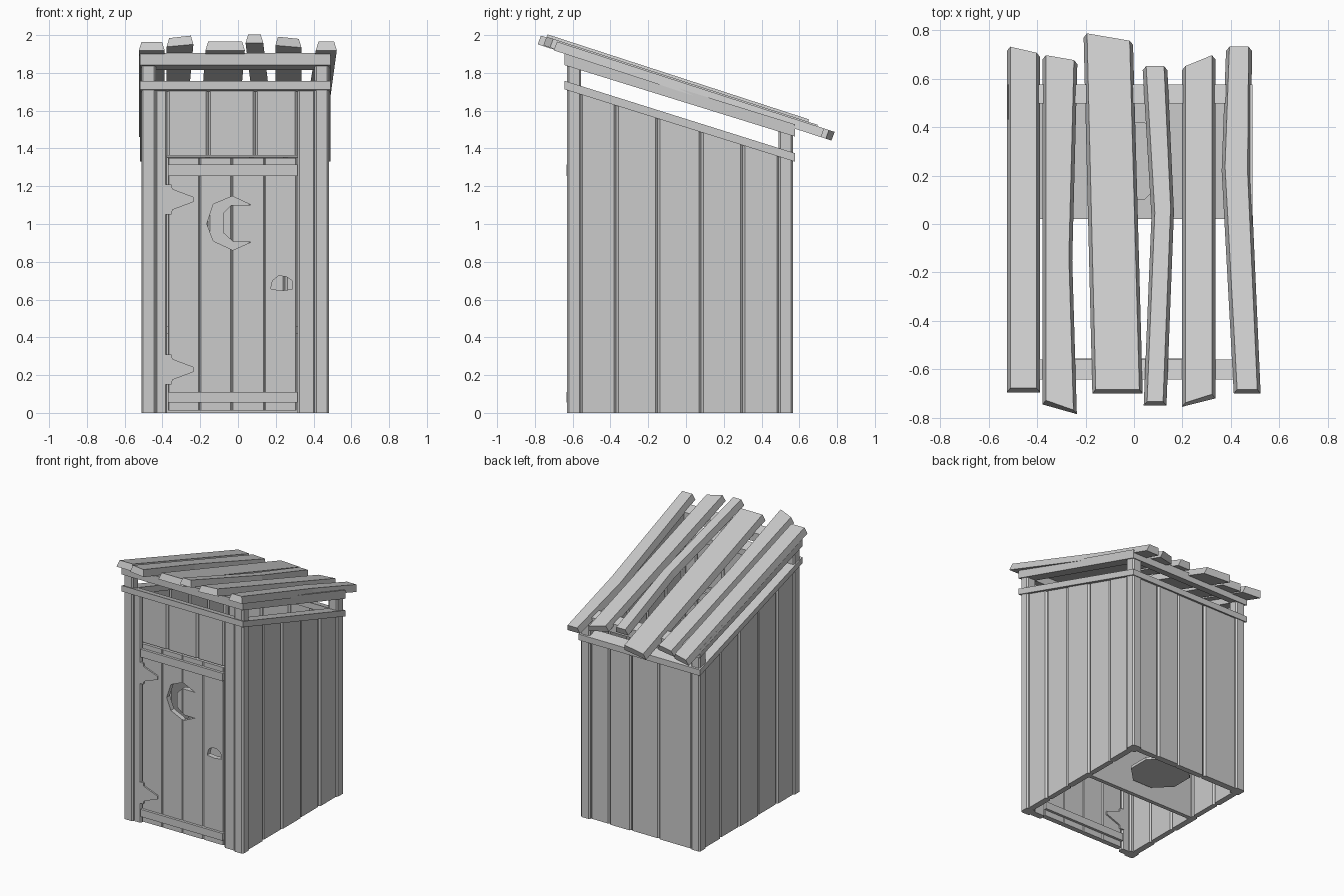
import bpy, bmesh, math

if "Cube" in bpy.data.objects:
    bpy.data.objects.remove(bpy.data.objects["Cube"])

CX = -0.015                                              # centre line of the hut


def upper(y): return 1.905 - 0.31 * (y + 0.64)           # top of upper rails
def lower(y): return 1.757 - 0.314 * (y + 0.64)          # top of lower rails
def roof(y): return 1.692 - 0.325 * y                    # underside of roof boards


def solid(name, ring_a, ring_b, bevel=0.0):
    """Closed solid between two matching rings; optional chamfer on the side edges."""
    bm = bmesh.new()
    a = [bm.verts.new(p) for p in ring_a]
    b = [bm.verts.new(p) for p in ring_b]
    n = len(a)
    bm.faces.new(a[::-1])
    bm.faces.new(b)
    for i in range(n):
        bm.faces.new((a[i], a[(i + 1) % n], b[(i + 1) % n], b[i]))
    if bevel:
        edges = [bm.edges.get((p, q)) for p, q in zip(a, b)]
        bmesh.ops.bevel(bm, geom=edges, offset=bevel, segments=1, affect='EDGES')
    bmesh.ops.recalc_face_normals(bm, faces=bm.faces[:])
    mesh = bpy.data.meshes.new(name)
    bm.to_mesh(mesh)
    bm.free()
    ob = bpy.data.objects.new(name, mesh)
    bpy.context.collection.objects.link(ob)
    return ob


def beam(name, x0, x1, y0, y1, bottom, top, bevel=0.0):
    """Box whose bottom and top heights may be functions of y."""
    f = bottom if callable(bottom) else lambda y: bottom
    g = top if callable(top) else lambda y: top
    c = [(x0, y0), (x1, y0), (x1, y1), (x0, y1)]
    return solid(name, [(x, y, f(y)) for x, y in c], [(x, y, g(y)) for x, y in c], bevel)


def profile(name, pts, y0, y1):
    """Front-view (x, z) outline extruded along y."""
    return solid(name, [(x, y0, z) for x, z in pts], [(x, y1, z) for x, z in pts])


def disc(name, x, y, r, z0, z1, n=8):
    ring = [(x + r * math.cos(2 * math.pi * (i + .5) / n),
             y + r * math.sin(2 * math.pi * (i + .5) / n)) for i in range(n)]
    return solid(name, [(*p, z0) for p in ring], [(*p, z1) for p in ring])


def cut(ob, cutter):
    m = ob.modifiers.new("cut", 'BOOLEAN')
    m.operation, m.object, m.solver = 'DIFFERENCE', cutter, 'EXACT'
    bpy.context.view_layer.objects.active = ob
    bpy.ops.object.modifier_apply(modifier=m.name)


def wall_top(y): return lower(y) - 0.03


# Corner posts
for sx, side in ((-1, "left"), (1, "right")):
    for y0, y1, end in ((-0.63, -0.555, "front"), (0.49, 0.567, "back")):
        xa, xb = sorted((CX + sx * 0.497, CX + sx * 0.42))
        beam(f"{end}_{side}_post", xa, xb, y0, y1, 0, lambda y: upper(y) - 0.03, 0.01)

# Side wall planks
ys = [-0.56, -0.37, -0.15, 0.08, 0.30, 0.495]
for sx, side in ((-1, "left"), (1, "right")):
    for i, (a, b) in enumerate(zip(ys, ys[1:])):
        out = 0.487 - 0.006 * (i % 2)
        xa, xb = sorted((CX + sx * out, CX + sx * 0.442))
        beam(f"{side}_wall_plank_{i+1}", xa, xb, a, b, 0, wall_top, 0.012)

# Back wall planks
xs = [-0.44, -0.16, 0.07, 0.25, 0.41]
for i, (a, b) in enumerate(zip(xs, xs[1:])):
    beam(f"back_wall_plank_{i+1}", a, b, 0.51, 0.557 - 0.006 * (i % 2), 0, wall_top, 0.012)

# Front wall: jamb planks and planks over the door
beam("front_jamb_left", -0.44, -0.375, -0.618, -0.57, 0, wall_top, 0.01)
beam("front_jamb_right", 0.315, 0.41, -0.618, -0.57, 0, wall_top, 0.01)
xs = [-0.375, -0.157, 0.092, 0.315]
for i, (a, b) in enumerate(zip(xs, xs[1:])):
    beam(f"over_door_plank_{i+1}", a, b, -0.615, -0.57, 1.363, wall_top, 0.012)

# Door planks with crescent and hand hole cut through
moon = profile("moon_cutter", [
    (0.07, 1.10), (-0.03, 1.147), (-0.13, 1.105), (-0.165, 1.0), (-0.13, 0.91),
    (-0.027, 0.862), (0.07, 0.905), (-0.025, 0.905), (-0.08, 0.955),
    (-0.08, 1.055), (-0.035, 1.10)], -0.8, -0.4)
grip = profile("grip_cutter", [
    (0.173, 0.655), (0.183, 0.70), (0.215, 0.725), (0.255, 0.722), (0.285, 0.70),
    (0.29, 0.655), (0.235, 0.648)], -0.8, -0.4)
xs = [-0.37, -0.203, -0.033, 0.14, 0.31]
for i, (a, b) in enumerate(zip(xs, xs[1:])):
    plank = beam(f"door_plank_{i+1}", a, b, -0.613, -0.575, 0.012, 1.35, 0.006)
    if i < 3:
        cut(plank, moon)
    if i == 3 or i == 2:
        cut(plank, grip)

# Door battens and hinges, showing on both faces
for z0, z1, end in ((0.055, 0.11, "bottom"), (1.255, 1.315, "top")):
    beam(f"door_batten_{end}", -0.37, 0.315, -0.632, -0.556, z0, z1)
for zc, end in ((0.23, "bottom"), (1.13, "top")):
    half = [(-0.385, 0.08), (-0.352, 0.08), (-0.347, 0.055), (-0.235, 0.013)]
    pts = [(x, zc + z) for x, z in half] + [(x, zc - z) for x, z in reversed(half)]
    profile(f"door_hinge_{end}", pts, -0.624, -0.564)

# Lower and upper rails around the top
for name, top, t in (("lower", lower, 0.045), ("upper", upper, 0.065)):
    under = lambda y, top=top, t=t: top(y) - t
    x0, x1 = CX - 0.505, CX + 0.505
    beam(f"{name}_rail_front", x0, x1, -0.642, -0.56, under, top)
    beam(f"{name}_rail_back", x0, x1, 0.497, 0.577, under, top)
    beam(f"{name}_rail_left", x0, x0 + 0.08, -0.56, 0.497, under, top)
    beam(f"{name}_rail_right", x1 - 0.08, x1, -0.56, 0.497, under, top)

# Crooked roof boards: outline seen from above plus a small lift
boards = [
    ([(-.525, -.695), (-.388, -.695), (-.388, .69), (-.525, .715)], 0),
    ([(-.378, -.745), (-.236, -.785), (-.255, -.15), (-.234, .66), (-.378, .68)], 0.004),
    ([(-.172, -.70), (.036, -.70), (-.004, .74), (-.208, .77)], 0),
    ([(.04, -.75), (.134, -.75), (.165, .05), (.138, .635), (.036, .635), (.072, .03)], 0.022),
    ([(.198, -.755), (.336, -.72), (.336, .68), (.198, .635)], 0.008),
    ([(.412, -.70), (.523, -.70), (.483, .2), (.487, .715), (.38, .715), (.362, .22)], 0),
]
for i, (pts, lift) in enumerate(boards):
    mid = sum(p[0] for p in pts) / len(pts)
    base = [(x, y, roof(y) + lift) for x, y in pts]
    top = [(x - math.copysign(0.014, x - mid), y + 0.017, roof(y) + lift + 0.046)
           for x, y in pts]
    solid(f"roof_board_{i+1}", base, top)

# Bench seat with a hole, its front panel, and the pit below
seat = beam("bench_seat", CX - 0.445, CX + 0.445, 0.02, 0.515, 0.42, 0.46)
hole = disc("seat_hole_cutter", -0.02, 0.26, 0.17, 0.3, 0.6)
cut(seat, hole)
beam("bench_front_panel", CX - 0.445, CX + 0.445, 0.03, 0.06, 0.0, 0.42)
disc("pit_base", 0.0, 0.28, 0.21, 0.08, 0.10)

for c in (moon, grip, hole):
    bpy.data.objects.remove(c)
